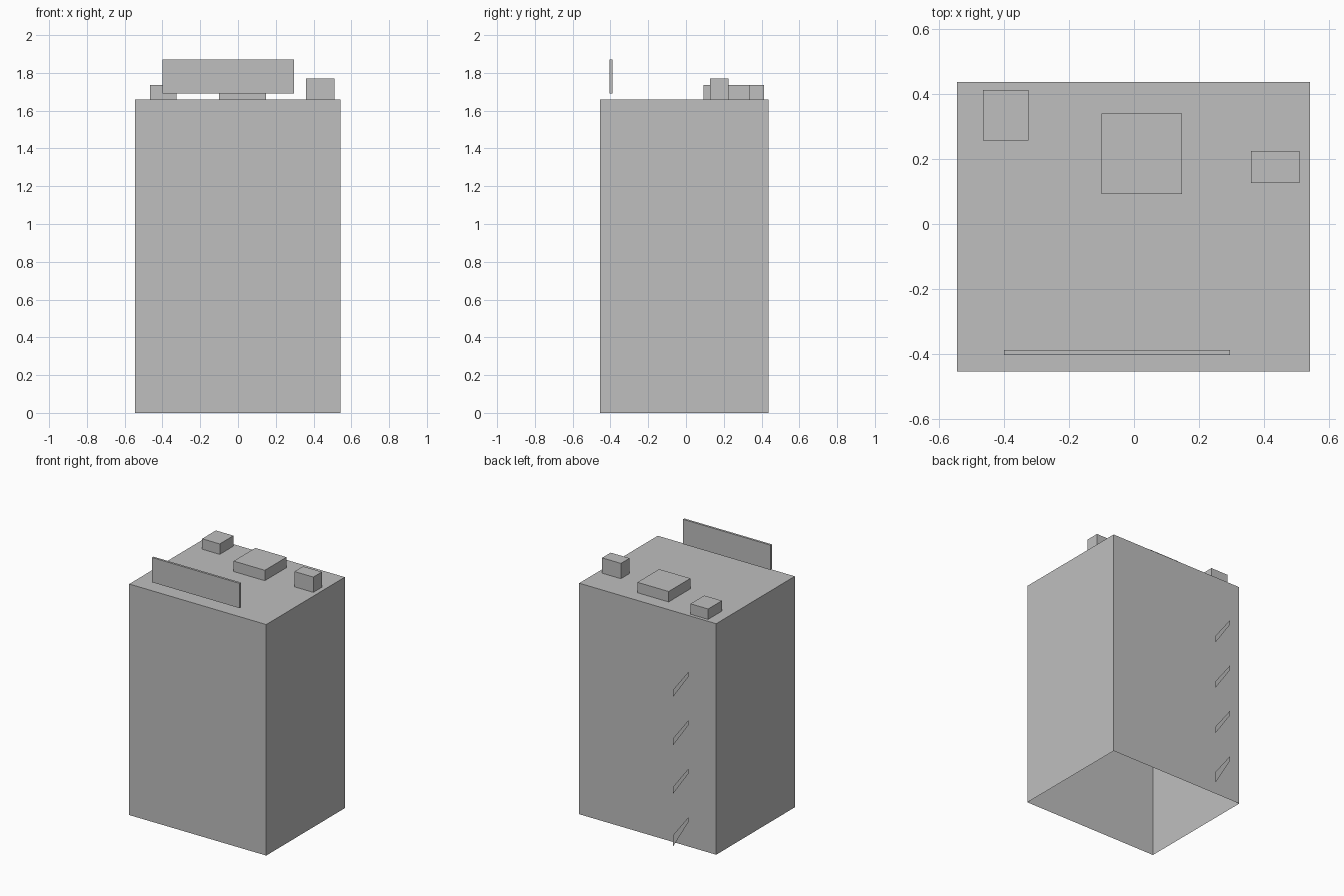
import bpy
import bmesh

cube = bpy.data.objects.get("Cube")
if cube:
    bpy.data.objects.remove(cube, do_unlink=True)

grey = bpy.data.materials.new("plain_grey")
grey.use_nodes = True
colour = (0.52, 0.52, 0.52, 1)
grey.diffuse_color = colour
grey.node_tree.nodes["Principled BSDF"].inputs["Base Color"].default_value = colour


def add_object(name, bm):
    mesh = bpy.data.meshes.new(name)
    bm.to_mesh(mesh)
    bm.free()
    mesh.materials.append(grey)
    obj = bpy.data.objects.new(name, mesh)
    bpy.context.collection.objects.link(obj)
    return obj


def box(name, xs, ys, zs, open_bottom=False):
    """Box spanning three ranges, optionally without its floor."""
    bm = bmesh.new()
    bmesh.ops.create_cube(bm, size=1)
    for v in bm.verts:
        v.co = [sum(r) / 2 + c * (r[1] - r[0]) for c, r in zip(v.co, (xs, ys, zs))]
    if open_bottom:
        bm.normal_update()
        floor = [f for f in bm.faces if f.normal.z < -0.5]
        bmesh.ops.delete(bm, geom=floor, context='FACES_ONLY')
    return add_object(name, bm)


# Building shell, open underneath
ROOF = 1.66
box("building_shell", (-0.546, 0.543), (-0.455, 0.437), (0, ROOF), open_bottom=True)

# Rooftop units
box("roof_vent_right", (-0.465, -0.325), (0.257, 0.413), (ROOF, 1.735))
box("roof_hatch", (-0.10, 0.148), (0.093, 0.34), (ROOF, 1.735))
box("roof_vent_left", (0.36, 0.51), (0.127, 0.225), (ROOF, 1.77))

# Sign panel floating above the front edge
box("sign_panel", (-0.40, 0.296), (-0.404, -0.388), (1.692, 1.87))

# Fire escape stairs: thin slanted sheets standing off the back wall
STAIR_Y, STEP = 0.526, 0.348
for i in range(4):
    z = i * STEP
    foot = 0.02 if i == 0 else 0.05
    bm = bmesh.new()
    corners = [(-0.266, foot + z), (-0.39, 0.23 + z), (-0.39, 0.265 + z), (-0.266, 0.10 + z)]
    bm.faces.new([bm.verts.new((x, STAIR_Y, h)) for x, h in corners])
    add_object(f"escape_stair_{i + 1}", bm)
